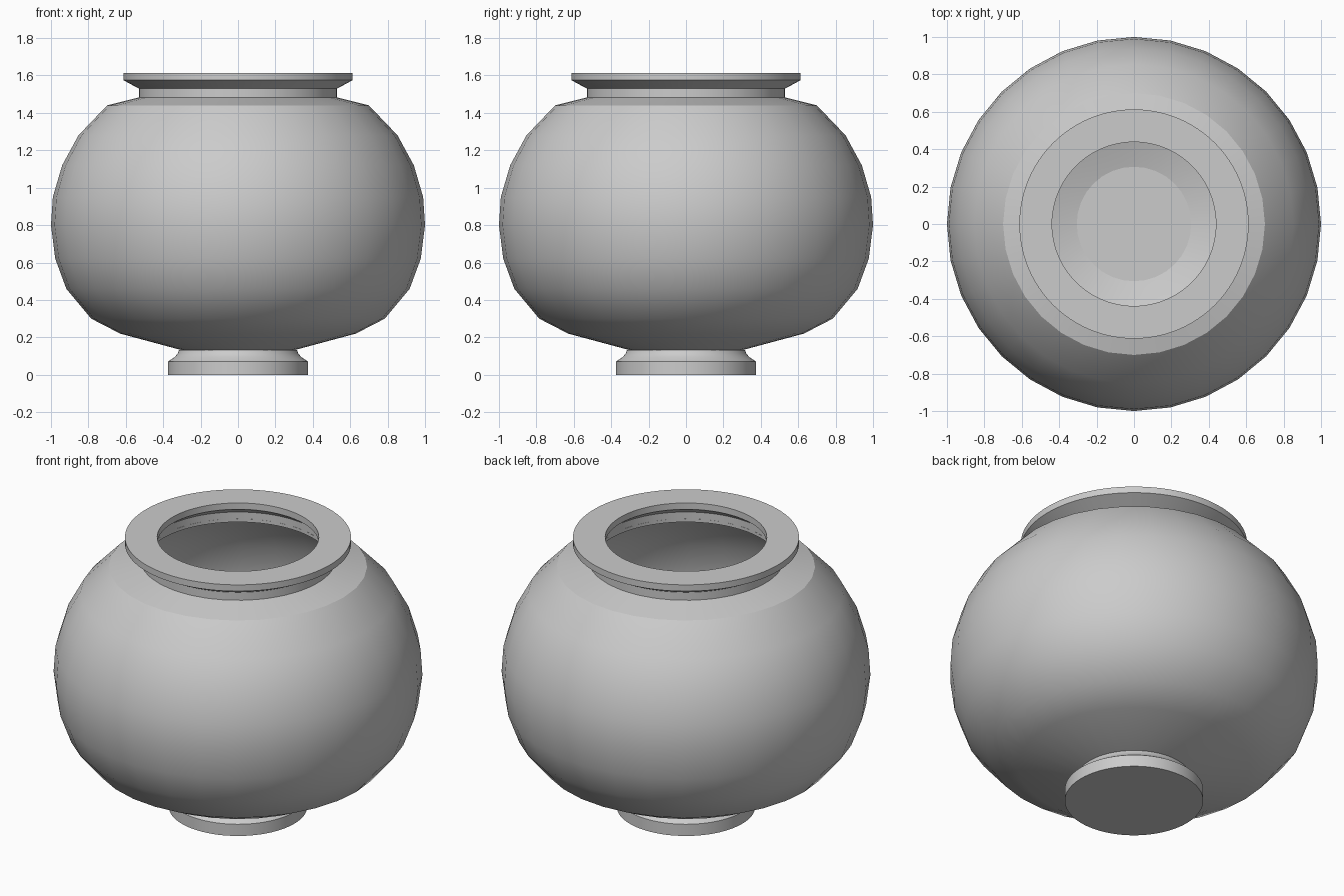
import bpy, bmesh, math

if "Cube" in bpy.data.objects:
    bpy.data.objects.remove(bpy.data.objects["Cube"])


def lathe(name, profile, sides, closed=False, caps=False, angle=30):
    """Spin (radius, z) points round the z axis."""
    bm = bmesh.new()
    rings = []
    for r, z in profile:
        rings.append([bm.verts.new((r * math.cos(2 * math.pi * i / sides),
                                    r * math.sin(2 * math.pi * i / sides), z))
                      for i in range(sides)])
    pairs = list(zip(rings, rings[1:]))
    if closed:
        pairs.append((rings[-1], rings[0]))
    for a, b in pairs:
        for i in range(sides):
            j = (i + 1) % sides
            bm.faces.new((a[i], a[j], b[j], b[i]))
    if caps:
        bm.faces.new(rings[0][::-1])
        bm.faces.new(rings[-1])
    mesh = bpy.data.meshes.new(name)
    bm.to_mesh(mesh)
    bm.free()
    ob = bpy.data.objects.new(name, mesh)
    bpy.context.collection.objects.link(ob)
    bpy.ops.object.select_all(action='DESELECT')
    bpy.context.view_layer.objects.active = ob
    ob.select_set(True)
    bpy.ops.object.shade_smooth_by_angle(angle=math.radians(angle))
    return ob


# Round bowl body, open at the top
lathe("pot_body", [(0.295, 0.13), (0.63, 0.22), (0.785, 0.30), (0.918, 0.46),
                   (0.977, 0.62), (1.0, 0.80), (0.99, 0.95), (0.94, 1.12),
                   (0.853, 1.28), (0.70, 1.44), (0.50, 1.49)], 32)

# Solid foot; its top closes the bottom of the bowl
lathe("foot", [(0.375, 0.0), (0.375, 0.07), (0.338, 0.095),
               (0.322, 0.115), (0.315, 0.133)], 96, caps=True)

# Neck and flared flat rim
lathe("rim", [(0.53, 1.47), (0.53, 1.53), (0.613, 1.575), (0.613, 1.613),
              (0.438, 1.613), (0.438, 1.575), (0.50, 1.53), (0.50, 1.47)],
      96, closed=True, angle=20)
